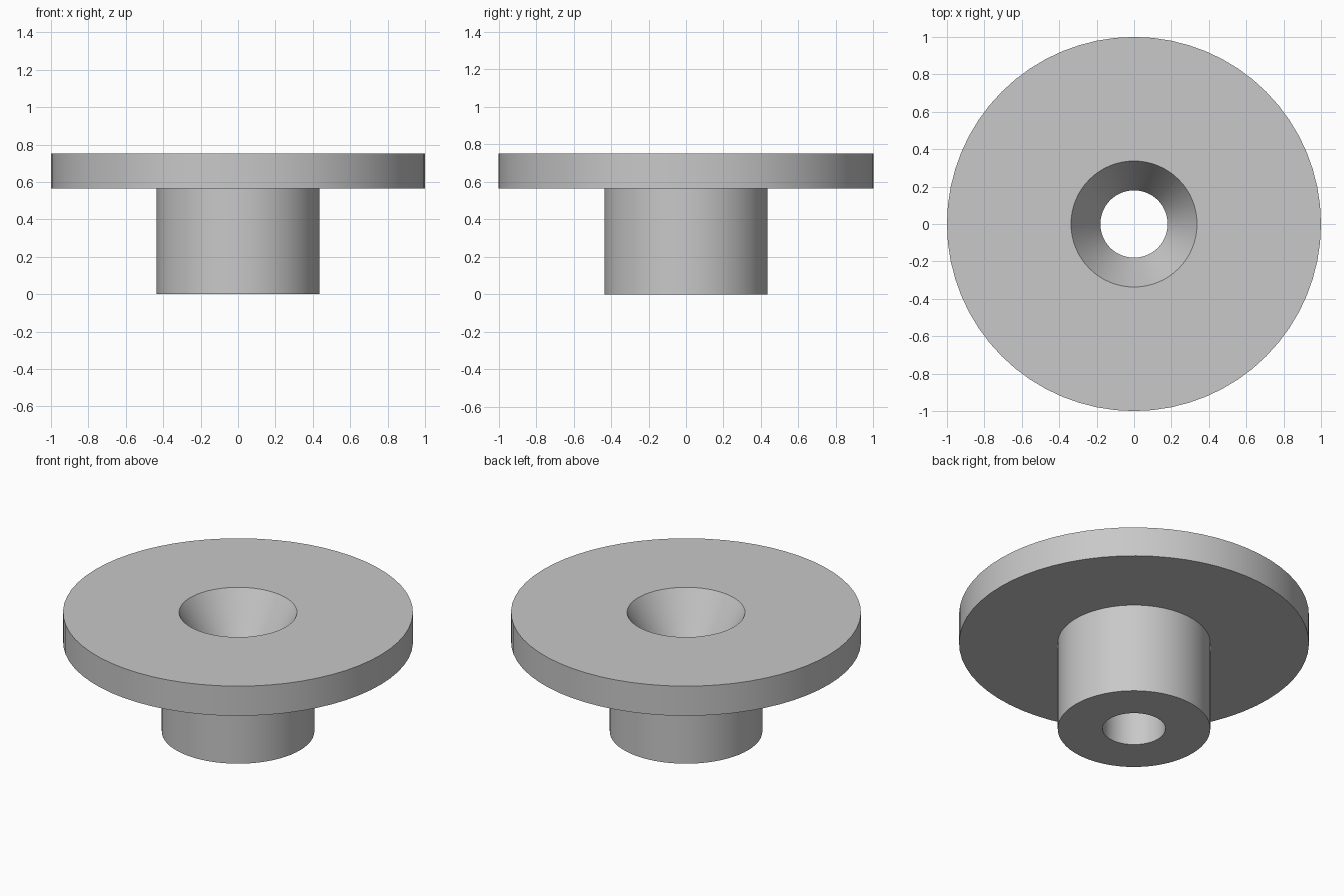
import bpy
import bmesh
import math

cube = bpy.data.objects.get("Cube")
if cube:
    bpy.data.objects.remove(cube, do_unlink=True)

SEGMENTS = 64
FLANGE_R, BARREL_R, SINK_R, BORE_R = 1.0, 0.436, 0.337, 0.18
TOP, FLANGE_Z = 0.752, 0.565
# Sixty degree countersink running into a straight bore
SINK_Z = TOP - (SINK_R - BORE_R) / math.tan(math.radians(30))

# Plain grey metal
grey = bpy.data.materials.new("plain_grey")
grey.use_nodes = True
colour = (0.58, 0.58, 0.58, 1)
grey.diffuse_color = colour
grey.node_tree.nodes["Principled BSDF"].inputs["Base Color"].default_value = colour


def lathe(name, profile):
    """Turn a closed (radius, height) profile around the z axis."""
    bm = bmesh.new()
    rings = []
    for r, z in profile:
        angles = [math.tau * i / SEGMENTS for i in range(SEGMENTS)]
        rings.append([bm.verts.new((r * math.cos(a), r * math.sin(a), z)) for a in angles])
    for low, high in zip(rings, rings[1:] + rings[:1]):
        for i in range(SEGMENTS):
            j = (i + 1) % SEGMENTS
            bm.faces.new((low[i], low[j], high[j], high[i]))
    bmesh.ops.recalc_face_normals(bm, faces=bm.faces)
    mesh = bpy.data.meshes.new(name)
    bm.to_mesh(mesh)
    bm.free()
    mesh.materials.append(grey)
    obj = bpy.data.objects.new(name, mesh)
    bpy.context.collection.objects.link(obj)
    return obj


# Flanged bushing: barrel, wide flange, countersink and bore in one turned solid
bushing = lathe("flanged_bushing", [
    (BORE_R, 0), (BARREL_R, 0), (BARREL_R, FLANGE_Z), (FLANGE_R, FLANGE_Z),
    (FLANGE_R, TOP), (SINK_R, TOP), (BORE_R, SINK_Z),
])

# Smooth round walls with crisp rims
bpy.ops.object.select_all(action='DESELECT')
bushing.select_set(True)
bpy.context.view_layer.objects.active = bushing
bpy.ops.object.shade_smooth_by_angle(angle=math.radians(25))
